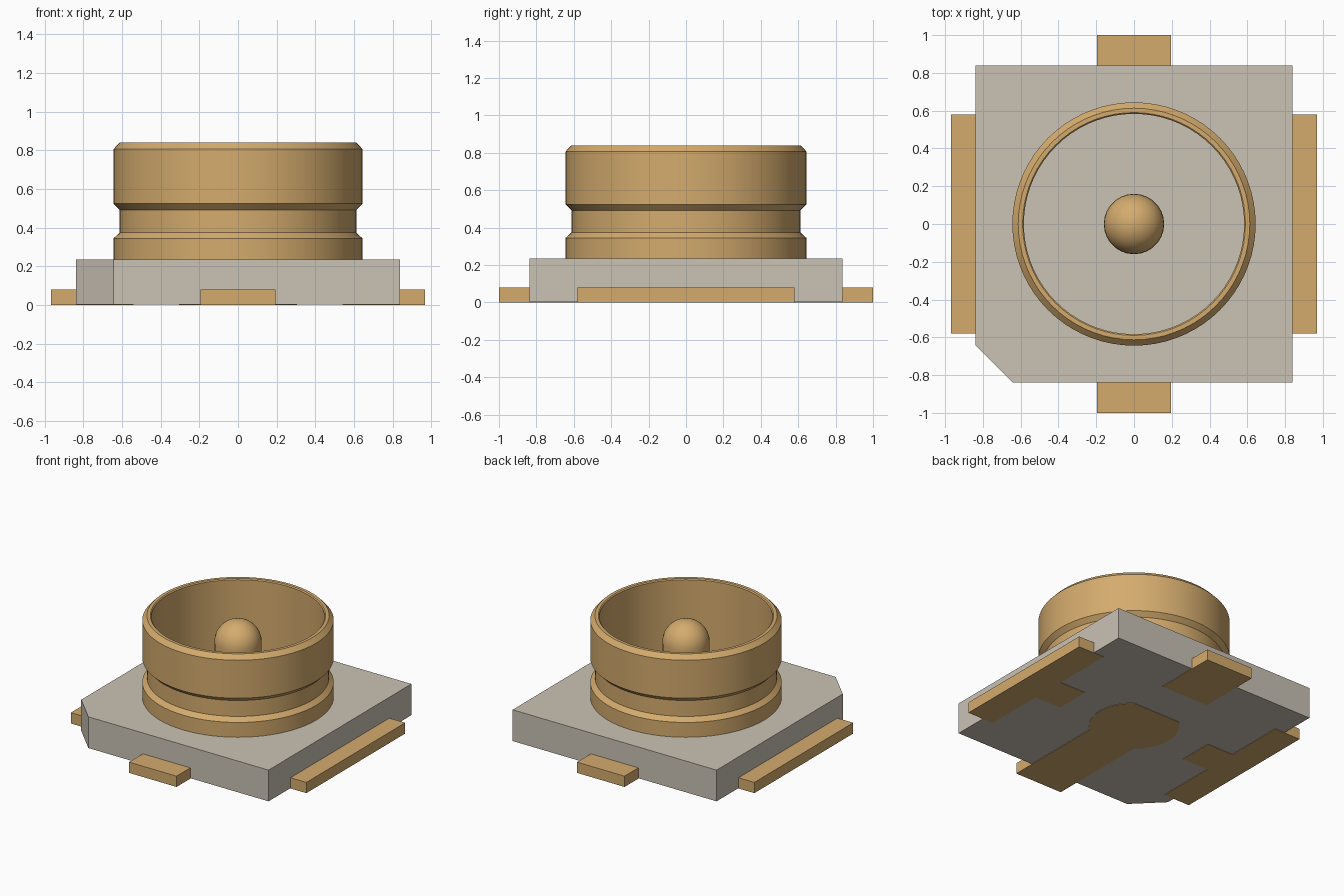
import bpy, bmesh, math

cube = bpy.data.objects.get("Cube")
if cube:
    bpy.data.objects.remove(cube, do_unlink=True)


def material(name, rgb, metallic=0.0):
    m = bpy.data.materials.new(name)
    m.use_nodes = True
    m.diffuse_color = (*rgb, 1)
    m.node_tree.nodes["Principled BSDF"].inputs["Base Color"].default_value = (*rgb, 1)
    return m


GOLD = material("gold", (0.66, 0.41, 0.155))
GREY = material("warm grey plastic", (0.59, 0.54, 0.46))


def finish(name, bm, mat, smooth=False):
    bmesh.ops.recalc_face_normals(bm, faces=bm.faces)
    mesh = bpy.data.meshes.new(name)
    bm.to_mesh(mesh)
    bm.free()
    mesh.materials.append(mat)
    obj = bpy.data.objects.new(name, mesh)
    bpy.context.collection.objects.link(obj)
    if smooth:
        bpy.ops.object.select_all(action='DESELECT')
        obj.select_set(True)
        bpy.context.view_layer.objects.active = obj
        bpy.ops.object.shade_smooth_by_angle(angle=math.radians(30))
    return obj


def prism(name, outline, z0, z1, mat):
    """Extrude a flat outline from z0 up to z1."""
    bm = bmesh.new()
    face = bm.faces.new([bm.verts.new((x, y, z0)) for x, y in outline])
    top = bmesh.ops.extrude_face_region(bm, geom=[face])["geom"]
    bmesh.ops.translate(bm, vec=(0, 0, z1 - z0),
                        verts=[v for v in top if isinstance(v, bmesh.types.BMVert)])
    return finish(name, bm, mat)


def lathe(name, profile, mat, steps, closed=False):
    """Spin an (r, z) profile around the z axis."""
    bm = bmesh.new()
    verts = [bm.verts.new((r, 0, z)) for r, z in profile]
    edges = [bm.edges.new(pair) for pair in zip(verts, verts[1:])]
    if closed:
        edges.append(bm.edges.new((verts[-1], verts[0])))
    bmesh.ops.spin(bm, geom=verts + edges, axis=(0, 0, 1), cent=(0, 0, 0),
                   angle=math.tau, steps=steps, use_duplicate=False)
    bmesh.ops.remove_doubles(bm, verts=bm.verts, dist=1e-4)
    return finish(name, bm, mat, smooth=True)


# Square base with one cut corner
B, CUT, BASE_TOP, PAD_TOP = 0.838, 0.195, 0.235, 0.08
prism("base", [(-B + CUT, -B), (B, -B), (B, B), (-B, B), (-B, -B + CUT)],
      0.003, BASE_TOP, GREY)

# Long side pads, each with a tab pointing inwards under the base
for side, s in (("left", 1), ("right", -1)):
    outline = [(0.968, -0.58), (0.968, 0.58), (0.755, 0.58), (0.755, 0.13),
               (0.54, 0.13), (0.54, -0.13), (0.755, -0.13), (0.755, -0.58)]
    prism(side + "_pad", [(s * x, y) for x, y in outline], 0, PAD_TOP, GOLD)

# Short back pad
W = 0.195
prism("back_pad", [(-W, 0.53), (W, 0.53), (W, 1), (-W, 1)], 0, PAD_TOP, GOLD)

# Front pad runs under the centre, where it widens into a round contact
R, FLAT = 0.305, 0.233
a0, a1 = -math.acos(W / R), math.asin(FLAT / R)
arc = [(R * math.cos(a0 + (a1 - a0) * i / 12), R * math.sin(a0 + (a1 - a0) * i / 12))
       for i in range(13)]
half = [(W, -1)] + arc
prism("front_pad", half + [(-x, y) for x, y in reversed(half)], 0, PAD_TOP, GOLD)

# Open ring with a snap groove around its outside
lathe("outer_ring", [(0.583, 0.2), (0.644, 0.2), (0.644, 0.345), (0.612, 0.375),
                     (0.612, 0.493), (0.644, 0.525), (0.644, 0.807), (0.613, 0.84),
                     (0.59, 0.84), (0.583, 0.833)], GOLD, 72, closed=True)

# Centre pin with a round tip
PR, PZ = 0.16, 0.645
dome = [(PR * math.cos(i * math.pi / 16), PZ + PR * math.sin(i * math.pi / 16))
        for i in range(9)]
lathe("centre_pin", [(PR, 0.2)] + dome, GOLD, 28)
